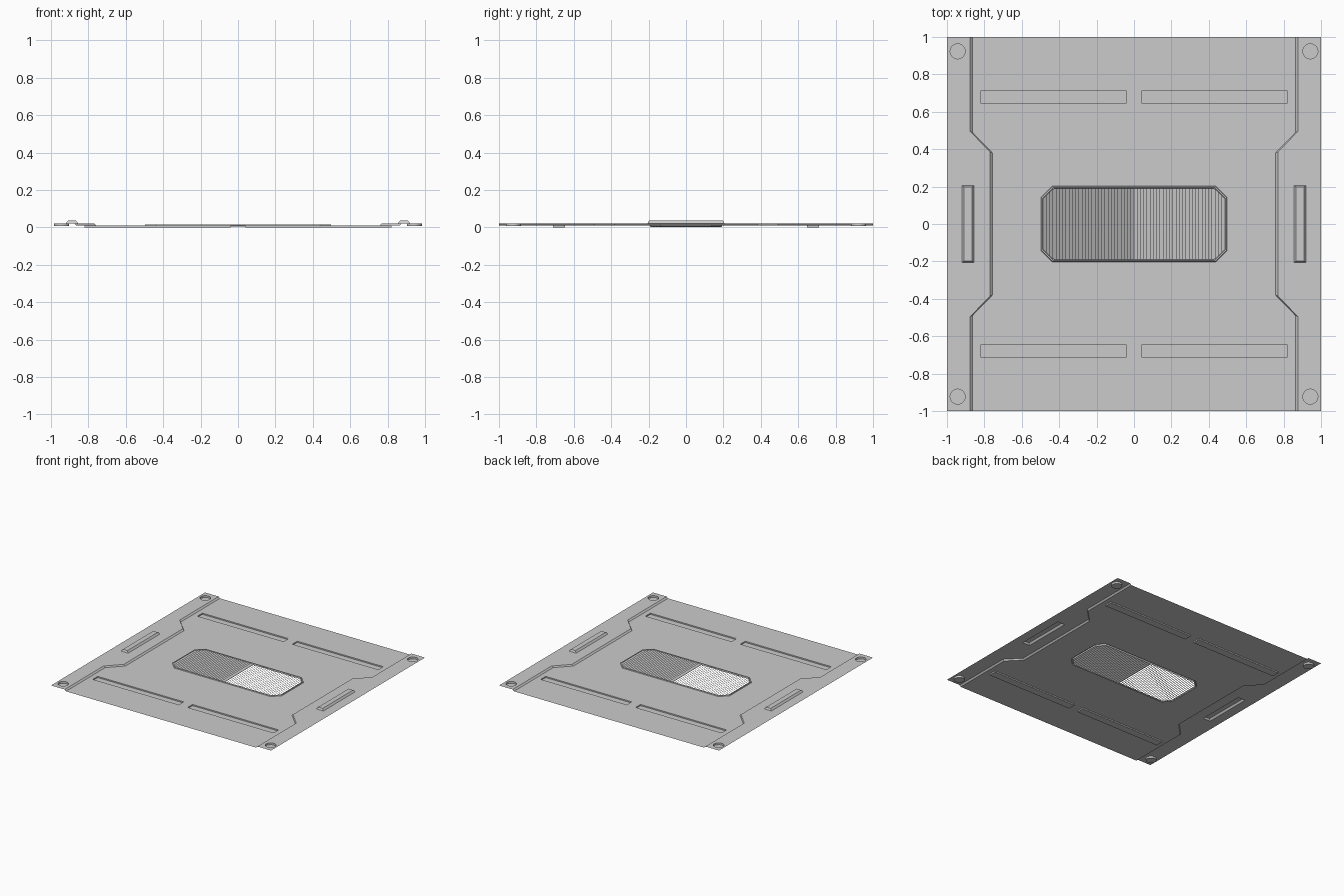
import bpy, bmesh, math

if "Cube" in bpy.data.objects:
    bpy.data.objects.remove(bpy.data.objects["Cube"])

FLOOR, EDGE, HANDLE, SLOT, SOCKET = 0.010, 0.022, 0.037, 0.0, 0.007


def finish(bm, name, mirror=()):
    me = bpy.data.meshes.new(name)
    bm.to_mesh(me)
    bm.free()
    ob = bpy.data.objects.new(name, me)
    bpy.context.collection.objects.link(ob)
    if mirror:
        m = ob.modifiers.new("mirror", 'MIRROR')
        m.use_axis = ['x' in mirror, 'y' in mirror, False]
        m.use_mirror_merge = False
    return ob


def rect(x0, x1, y0, y1):
    return [(x0, y0), (x1, y0), (x1, y1), (x0, y1)]


def octagon(x, y, c):
    return [(x, -y + c), (x, y - c), (x - c, y), (-x + c, y),
            (-x, y - c), (-x, -y + c), (-x + c, -y), (x - c, -y)]


def circle(cx, cy, r, n=32):
    return [(cx + r * math.cos(2 * math.pi * i / n),
             cy + r * math.sin(2 * math.pi * i / n)) for i in range(n)]


def sheet(name, outer, holes, z, mirror=()):
    """Flat sheet with holes cut through it."""
    bm = bmesh.new()
    edges = []
    for loop in [outer] + holes:
        vs = [bm.verts.new((x, y, z)) for x, y in loop]
        edges += [bm.edges.new((vs[i - 1], vs[i])) for i in range(len(vs))]
    bmesh.ops.triangle_fill(bm, edges=edges, use_beauty=True, normal=(0, 0, 1))
    for f in bm.faces:
        f.normal_update()
        if f.normal.z < 0:
            f.normal_flip()
    return finish(bm, name, mirror)


def pressed(name, loops, cap=True, mirror=()):
    """Walls through (outline, z) loops, ordered outside to inside, plus a floor."""
    bm = bmesh.new()
    rings = [[bm.verts.new((x, y, z)) for x, y in pts] for pts, z in loops]
    for a, b in zip(rings, rings[1:]):
        for i in range(len(a)):
            bm.faces.new((a[i - 1], a[i], b[i], b[i - 1]))
    if cap:
        bm.faces.new(rings[-1])
    return finish(bm, name, mirror)


# Outline of the step between floor and raised side borders
def step_line(d):
    return [(0.864 + d, -1), (0.864 + d, -0.49 - d * 0.4), (0.757 + d, -0.38 - d * 0.4),
            (0.757 + d, 0.38 + d * 0.4), (0.864 + d, 0.49 + d * 0.4), (0.864 + d, 1)]


low, high = step_line(0), step_line(0.012)
slot = rect(0.04, 0.822, 0.648, 0.712)
vent = octagon(0.498, 0.202, 0.06)
socket = circle(0.943, 0.923, 0.04)
handle = rect(0.855, 0.92, -0.205, 0.205)


def flipped(loop, sx, sy):
    return [(x * sx, y * sy) for x, y in loop]


# Central floor with openings for the slots and vent
sheet("floor_panel", low + flipped(low[::-1], -1, 1),
      [flipped(slot, sx, sy) for sx in (1, -1) for sy in (1, -1)] + [vent], FLOOR)

# Raised side borders
sheet("side_border", high + [(1, 1), (1, -1)],
      [socket, flipped(socket, 1, -1), handle], EDGE, 'x')

# Sloped step joining border and floor
bm = bmesh.new()
a = [bm.verts.new((x, y, FLOOR)) for x, y in low]
b = [bm.verts.new((x, y, EDGE)) for x, y in high]
for i in range(len(a) - 1):
    bm.faces.new((a[i], b[i], b[i + 1], a[i + 1]))
finish(bm, "border_step", 'x')

# Pressed details
pressed("floor_slot", [(slot, FLOOR), (slot, SLOT)], mirror='xy')
pressed("corner_socket", [(socket, EDGE), (socket, SOCKET)], mirror='xy')
pressed("side_ridge", [(handle, EDGE), (rect(0.867, 0.908, -0.198, 0.198), HANDLE)], mirror='x')

# Vent frame
pressed("vent_frame", [(vent, FLOOR), (octagon(0.495, 0.199, 0.059), 0.016),
                       (octagon(0.489, 0.193, 0.057), 0.016),
                       (octagon(0.487, 0.191, 0.056), 0.004)], cap=False)

# Overlapping louvre blades, rising outwards from the centre
bm = bmesh.new()
count, reach = 28, 0.487
pitch = reach / count
for i in range(count):
    x0, x1 = i * pitch, (i + 1) * pitch
    h0, h1 = (min(0.191, 0.191 - (x - 0.431)) for x in (x0, x1))
    bm.faces.new([bm.verts.new(p) for p in (
        (x0, -h0, 0.003), (x1, -h1, 0.014), (x1, h1, 0.014), (x0, h0, 0.003))])
finish(bm, "vent_louvres", 'x')
